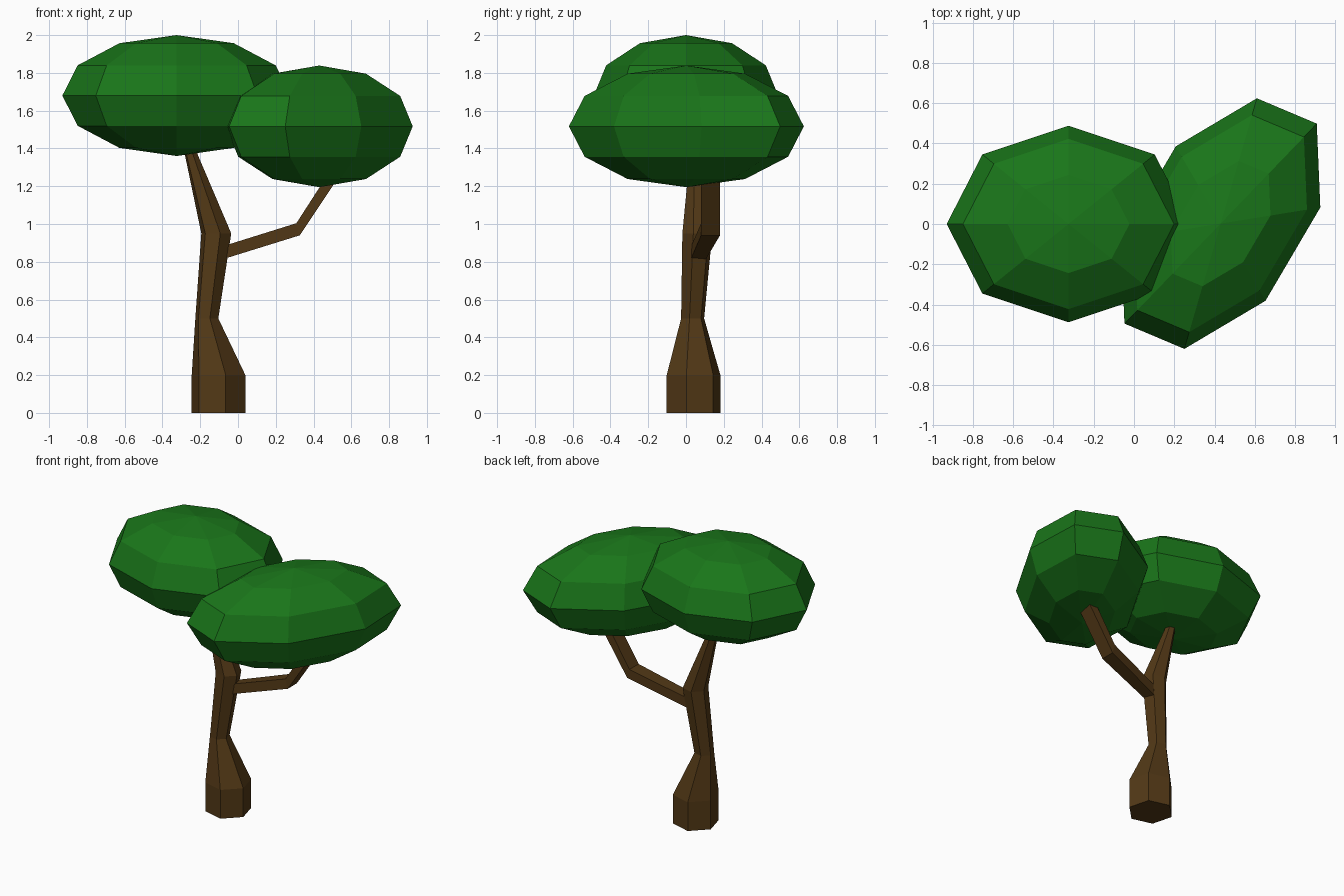
import bpy, bmesh, math
from mathutils import Matrix, Vector

if "Cube" in bpy.data.objects:
    bpy.data.objects.remove(bpy.data.objects["Cube"])


def material(name, color):
    m = bpy.data.materials.new(name)
    m.diffuse_color = (*color, 1)
    m.use_nodes = True
    m.node_tree.nodes["Principled BSDF"].inputs["Base Color"].default_value = m.diffuse_color
    return m


LEAF = material("leaf_green", (0.01, 0.18, 0.01))
BARK = material("bark_brown", (0.085, 0.04, 0.008))


def finish(name, bm, mat):
    bmesh.ops.recalc_face_normals(bm, faces=bm.faces)
    me = bpy.data.meshes.new(name)
    bm.to_mesh(me)
    bm.free()
    me.materials.append(mat)
    ob = bpy.data.objects.new(name, me)
    bpy.context.collection.objects.link(ob)
    return ob


def canopy(name, centre, axis_a, axis_b, height):
    """Eight-sided sphere stretched along two horizontal axes."""
    mat = Matrix(((axis_a[0], axis_b[0], 0, centre[0]),
                  (axis_a[1], axis_b[1], 0, centre[1]),
                  (0, 0, height, centre[2]),
                  (0, 0, 0, 1)))
    bm = bmesh.new()
    bmesh.ops.create_uvsphere(bm, u_segments=8, v_segments=6, radius=1, matrix=mat)
    return finish(name, bm, LEAF)


def loft(name, rings, mat):
    """Bridge a list of equal-length rings and cap both ends."""
    bm = bmesh.new()
    loops = [[bm.verts.new(p) for p in ring] for ring in rings]
    n = len(loops[0])
    for a, b in zip(loops, loops[1:]):
        for i in range(n):
            j = (i + 1) % n
            bm.faces.new((a[i], a[j], b[j], b[i]))
    bm.faces.new(loops[0][::-1])
    bm.faces.new(loops[-1])
    return finish(name, bm, mat)


def hexagon(x, y, z, r):
    angles = [math.radians(60 * i - 15) for i in range(6)]
    return [(x + r * math.cos(a), y + r * math.sin(a), z) for a in angles]


def quad(centre, half_thick, half_width):
    c, t, w = Vector(centre), Vector(half_thick), Vector((0, half_width, 0))
    return [c + t + w, c + t - w, c - t - w, c - t + w]


# Two leaf crowns
canopy("left_crown", (-0.325, 0, 1.68), (0.605, 0), (0, 0.488), 0.32)
canopy("right_crown", (0.43, 0.002, 1.517), (0.495, 0.08), (0.18, 0.622), 0.322)

# Flared hexagonal trunk
loft("trunk", [hexagon(-0.103, 0.04, 0, 0.147),
               hexagon(-0.103, 0.04, 0.2, 0.147),
               hexagon(-0.165, 0.035, 0.5, 0.063),
               hexagon(-0.115, 0.06, 0.95, 0.082),
               hexagon(-0.245, 0.055, 1.36, 0.036),
               hexagon(-0.265, 0.055, 1.44, 0.03)], BARK)

# Bent side branch
loft("branch", [quad((-0.09, 0.065, 0.845), (-0.008, 0, 0.032), 0.04),
                quad((0.318, 0.13, 0.972), (-0.009, 0, 0.032), 0.05),
                quad((0.52, 0.13, 1.28), (-0.024, 0, 0.014), 0.05)], BARK)
